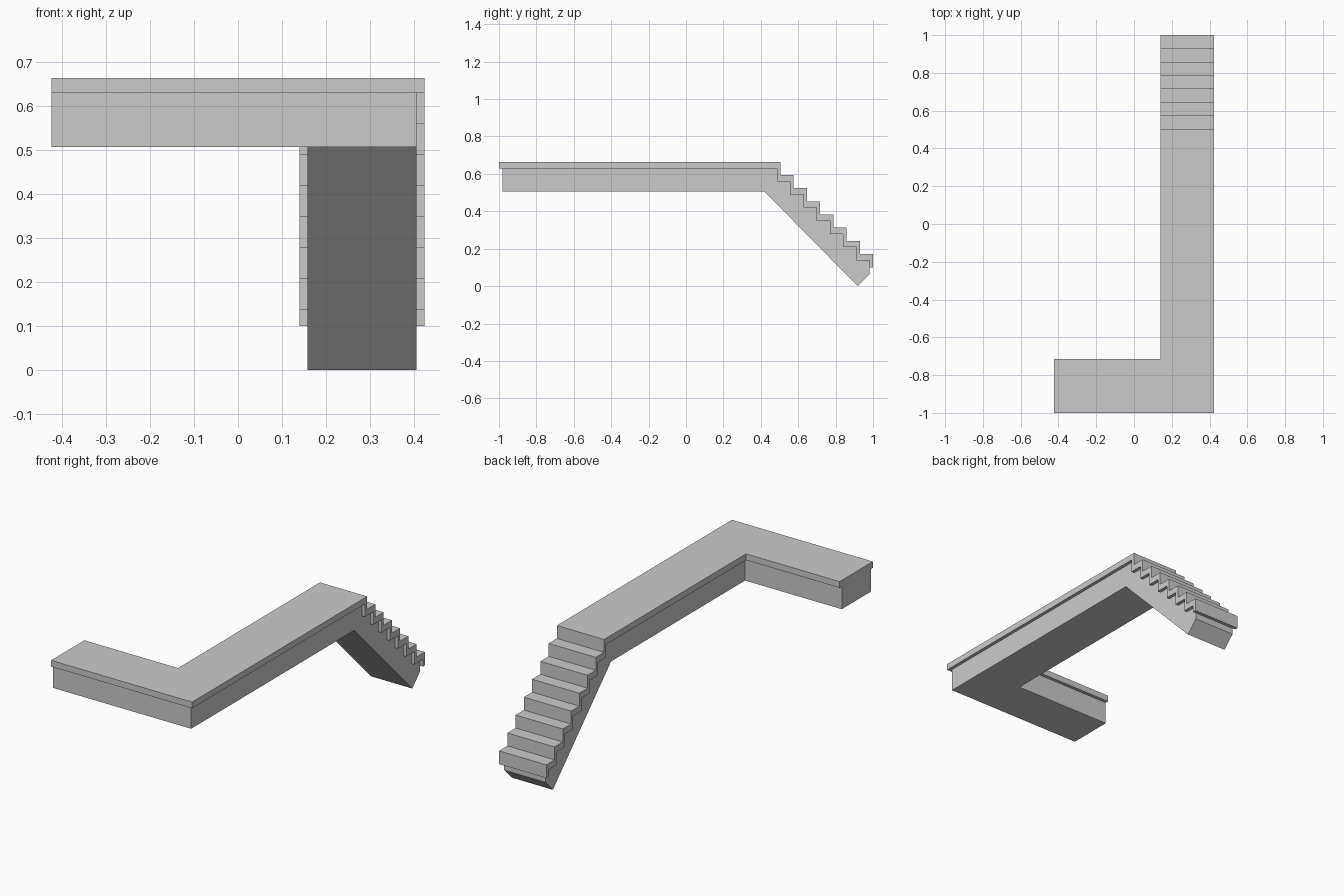
import bpy, bmesh

if "Cube" in bpy.data.objects:
    bpy.data.objects.remove(bpy.data.objects["Cube"])

N = 7                    # risers below the landing
Y0, Z0, D = 0.504, 0.664, 0.0709   # landing edge, top height, tread depth
H = 0.0703               # riser height
TY, TZ = 0.018, 0.034    # cladding thickness
X0, X1, XL = 0.14, 0.424, -0.424
INSET = 0.018


def prism(name, profile, xa, xb):
    """Extrude a (y, z) profile along x."""
    bm = bmesh.new()
    face = bm.faces.new([bm.verts.new((xa, y, z)) for y, z in profile])
    out = bmesh.ops.extrude_face_region(bm, geom=[face])
    verts = [v for v in out["geom"] if isinstance(v, bmesh.types.BMVert)]
    bmesh.ops.translate(bm, verts=verts, vec=(xb - xa, 0, 0))
    bmesh.ops.recalc_face_normals(bm, faces=bm.faces)
    mesh = bpy.data.meshes.new(name)
    bm.to_mesh(mesh)
    bm.free()
    ob = bpy.data.objects.new(name, mesh)
    bpy.context.collection.objects.link(ob)
    return ob


def join(ob, other):
    """Union the side wing into the main run."""
    mod = ob.modifiers.new("union", 'BOOLEAN')
    mod.operation, mod.solver, mod.object = 'UNION', 'EXACT', other
    bpy.context.view_layer.objects.active = ob
    bpy.ops.object.modifier_apply(modifier=mod.name)
    bpy.data.objects.remove(other)


def box(ya, yb, za, zb):
    return [(ya, za), (yb, za), (yb, zb), (ya, zb)]


def zigzag(dy, dz, bottom):
    """Stepped line from landing edge to the foot."""
    pts = []
    for i in range(N + 1):
        y, z = Y0 + i * D - dy, Z0 - i * H - dz
        pts += [(y, z), (y, z - H)]
    pts[-1] = (pts[-1][0], bottom)
    return pts


outer = zigzag(0, 0, 0.10)
inner = zigzag(TY, TZ, 0.10)

# landing slab and stepped treads as one folded sheet
treads = prism("landing_and_treads",
               [(-1, Z0)] + outer + inner[::-1] + [(-1, Z0 - TZ)], X0, X1)
join(treads, prism("wing_slab", box(-1, -0.715, Z0 - TZ, Z0), XL, X0 + 0.1))

# supporting body with sloping stair underside
YF, ZB = -1 + INSET, 0.507
body_profile = ([(YF, Z0 - TZ)] + inner[:-1] +
                [(1 - TY, 0.065), (0.918, 0), (0.418, ZB), (YF, ZB)])
body = prism("support_body", body_profile, X0 + INSET, X1 - INSET)
join(body, prism("wing_body", box(YF, -0.715 - INSET, ZB, Z0 - TZ), XL, X0 + 0.1))
